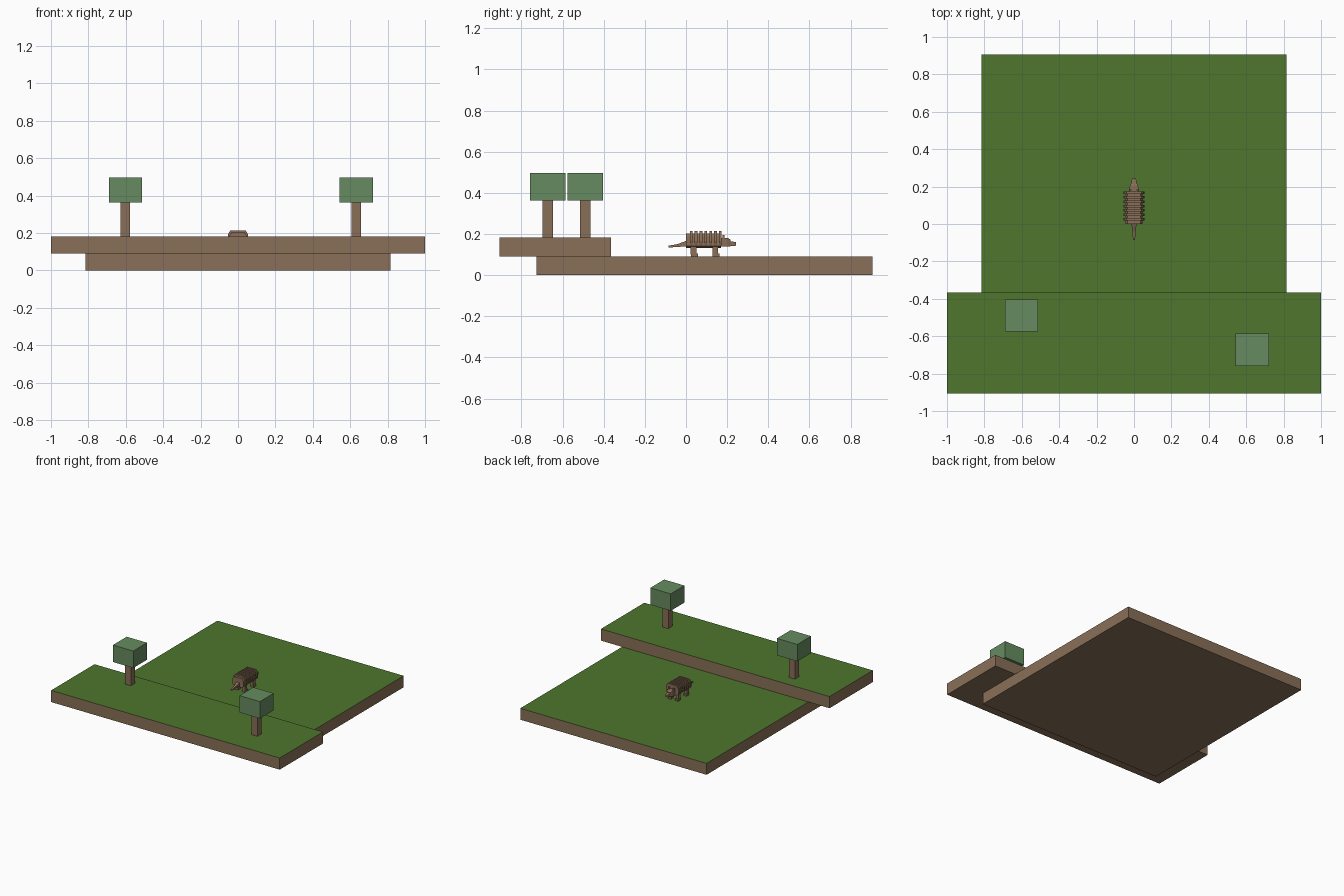
import bpy, bmesh

if "Cube" in bpy.data.objects:
    bpy.data.objects.remove(bpy.data.objects["Cube"])


def material(name, rgb):
    m = bpy.data.materials.new(name)
    lin = [((c / 255 + 0.055) / 1.055) ** 2.4 for c in rgb]
    m.diffuse_color = (*lin, 1)
    m.use_nodes = True
    m.node_tree.nodes["Principled BSDF"].inputs["Base Color"].default_value = m.diffuse_color
    return m


SOIL = material("soil brown", (137, 112, 87))
GRASS = material("grass green", (78, 118, 45))
BARK = material("bark brown", (137, 110, 87))
LEAF = material("leaf green", (102, 139, 96))
HIDE = material("hide brown", (139, 112, 88))


def finish(name, bm, *mats):
    bmesh.ops.recalc_face_normals(bm, faces=bm.faces)
    me = bpy.data.meshes.new(name)
    bm.to_mesh(me)
    bm.free()
    for m in mats:
        me.materials.append(m)
    ob = bpy.data.objects.new(name, me)
    bpy.context.collection.objects.link(ob)
    return ob


def box(name, x, y, z, *mats):
    """Box from (low, high) ranges; a second material goes on the top."""
    bm = bmesh.new()
    bmesh.ops.create_cube(bm, size=1)
    for v in bm.verts:
        v.co = [r[0] if c < 0 else r[1] for c, r in zip(v.co, (x, y, z))]
    bm.normal_update()
    if len(mats) > 1:
        for f in bm.faces:
            f.material_index = int(f.normal.z > 0.5)
    return finish(name, bm, *mats)


def loft(name, sections, mat):
    """Tapered block along y from (y, half width, low z, high z) sections."""
    bm = bmesh.new()
    rings = [[bm.verts.new(p) for p in ((-w, y, a), (w, y, a), (w, y, b), (-w, y, b))]
             for y, w, a, b in sections]
    for r, s in zip(rings, rings[1:]):
        for i in range(4):
            j = (i + 1) % 4
            bm.faces.new((r[i], r[j], s[j], s[i]))
    bm.faces.new(rings[0])
    bm.faces.new(rings[-1])
    return finish(name, bm, mat)


def band(name, profile, y0, y1):
    """Half profile (x, z) mirrored and extruded along y."""
    pts = profile + [(-x, z) for x, z in reversed(profile)]
    bm = bmesh.new()
    f = bm.faces.new([bm.verts.new((x, y0, z)) for x, z in pts])
    new = bmesh.ops.extrude_face_region(bm, geom=[f])["geom"]
    for v in new:
        if isinstance(v, bmesh.types.BMVert):
            v.co.y = y1
    return finish(name, bm, HIDE)


# Two stepped ground slabs
box("lower_ground", (-0.815, 0.815), (-0.727, 0.907), (0, 0.09), SOIL, GRASS)
box("upper_ground", (-1, 1), (-0.907, -0.365), (0.09, 0.182), SOIL, GRASS)

# Block trees
for side, x, y in (("left", -0.602, -0.49), ("right", 0.633, -0.672)):
    box(side + "_trunk", (x - 0.025, x + 0.025), (y - 0.025, y + 0.025), (0.182, 0.365), BARK)
    box(side + "_canopy", (x - 0.089, x + 0.089), (y - 0.086, y + 0.086), (0.363, 0.497), LEAF)

# Armoured animal: body and raised shell bands
band("body", [(0.035, 0.133), (0.046, 0.142), (0.046, 0.187), (0.036, 0.202)], 0.0, 0.17)
for i in range(7):
    y = 0.019 + i * 0.0235
    band(f"shell_band_{i + 1}",
         [(0.05, 0.145), (0.056, 0.165), (0.053, 0.195), (0.04, 0.215)], y, y + 0.013)

# Head, snout and tail
loft("head", [(0.165, 0.026, 0.138, 0.182), (0.205, 0.022, 0.138, 0.18),
              (0.216, 0.017, 0.14, 0.172)], HIDE)
loft("snout", [(0.21, 0.015, 0.141, 0.166), (0.243, 0.011, 0.143, 0.16)], HIDE)
loft("tail", [(-0.085, 0.006, 0.134, 0.143), (-0.04, 0.008, 0.137, 0.151),
              (0.004, 0.015, 0.14, 0.168)], HIDE)

# Ears, legs and feet on both sides
for side, s in (("left", -1), ("right", 1)):
    def span(a, b):
        return tuple(sorted((s * a, s * b)))
    box(side + "_ear", span(0.014, 0.027), (0.178, 0.187), (0.176, 0.196), HIDE)
    for end, y in (("rear", 0.023), ("front", 0.128)):
        box(f"{side}_{end}_leg", span(0.02, 0.043), (y, y + 0.028), (0.1, 0.145), HIDE)
        box(f"{side}_{end}_foot", span(0.018, 0.045), (y + 0.002, y + 0.035), (0.09, 0.105), HIDE)
